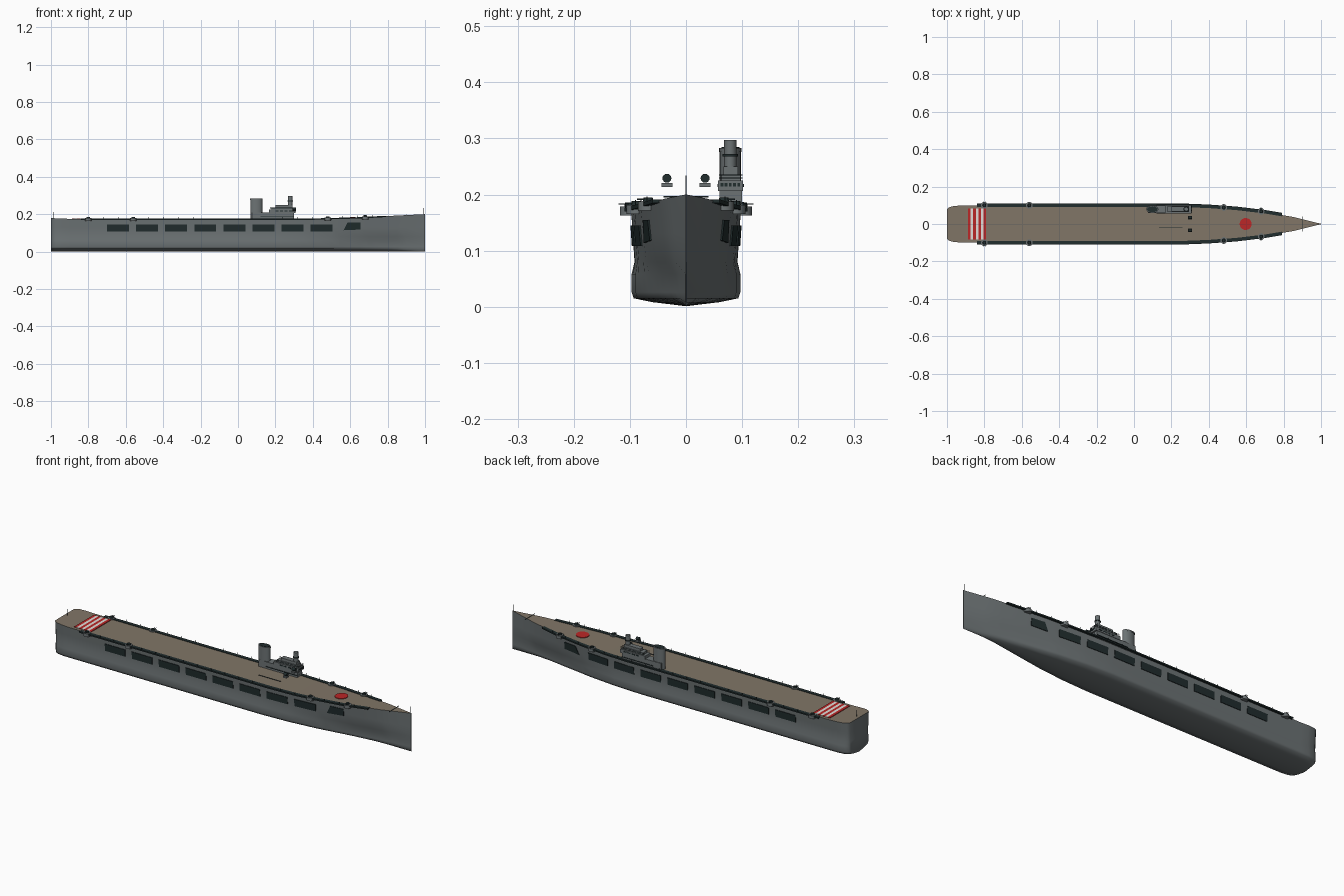
import bpy, bmesh, math
from mathutils import Matrix

cube = bpy.data.objects.get("Cube")
if cube:
    bpy.data.objects.remove(cube, do_unlink=True)


def material(name, r, g, b):
    m = bpy.data.materials.new(name)
    m.use_nodes = True
    m.diffuse_color = (r, g, b, 1)
    m.node_tree.nodes["Principled BSDF"].inputs["Base Color"].default_value = (r, g, b, 1)
    return m


GREY = material("hull_grey", .15, .17, .175)
TAN = material("deck_wood", .22, .18, .135)
DARK = material("dark_steel", .015, .026, .027)
RED = material("marking_red", .5, .02, .02)
WHITE = material("marking_white", .75, .73, .7)


def mesh_object(name, verts, faces, mat, smooth=None):
    me = bpy.data.meshes.new(name)
    me.from_pydata(verts, [], faces)
    bm = bmesh.new()
    bm.from_mesh(me)
    bmesh.ops.recalc_face_normals(bm, faces=bm.faces)
    bm.to_mesh(me)
    bm.free()
    me.materials.append(mat)
    ob = bpy.data.objects.new(name, me)
    bpy.context.collection.objects.link(ob)
    if smooth:
        bpy.ops.object.select_all(action='DESELECT')
        bpy.context.view_layer.objects.active = ob
        ob.select_set(True)
        bpy.ops.object.shade_smooth_by_angle(angle=math.radians(smooth))
    return ob


def skin(name, rings, mat, closed=True, caps=True, smooth=None):
    """Joins equal rings of points into one surface."""
    n = len(rings[0])
    verts = [p for ring in rings for p in ring]
    faces = []
    for i in range(len(rings) - 1):
        for j in range(n if closed else n - 1):
            k = (j + 1) % n
            faces.append((i * n + j, i * n + k, (i + 1) * n + k, (i + 1) * n + j))
    if caps:
        last = (len(rings) - 1) * n
        faces += [tuple(range(n)), tuple(range(last, last + n))]
    return mesh_object(name, verts, faces, mat, smooth)


def box(name, x0, x1, y0, y1, z0, z1, mat):
    rings = [[(x0, y0, z), (x1, y0, z), (x1, y1, z), (x0, y1, z)] for z in (z0, z1)]
    return skin(name, rings, mat)


def tube(name, x, y, z0, z1, rx, ry, mat, top=1, sides=20):
    rings = []
    for z, s in ((z0, 1), (z1, top)):
        rings.append([(x + rx * s * math.cos(a), y + ry * s * math.sin(a), z)
                      for a in (math.tau * i / sides for i in range(sides))])
    return skin(name, rings, mat, smooth=40)


def lerp_table(table, x):
    for (a, va), (b, vb) in zip(table, table[1:]):
        if x <= b:
            return va + (vb - va) * max(0, x - a) / (b - a)
    return table[-1][1]


# Half widths at deck and bilge, and the deck sheer
TOP = [(-1, .078), (-.99, .088), (-.975, .094), (-.94, .098), (.25, .098), (.4, .092),
       (.55, .081), (.7, .063), (.85, .038), (1, .001)]
LOW = [(-1, .074), (-.99, .085), (-.975, .092), (-.94, .097), (.2, .097), (.35, .09),
       (.5, .074), (.65, .05), (.8, .026), (.9, .012), (1, .001)]
SHEER = [(-1, .179), (-.9, .175), (.4, .175), (.65, .182), (.8, .19), (1, .2)]


def top_w(x):
    return lerp_table(TOP, x)


def deck_z(x):
    return lerp_table(SHEER, x)


def waist(x):
    return .35 * lerp_table(LOW, x) + .59 * top_w(x)


def side_y(x, z):
    return waist(x) + (top_w(x) - waist(x)) * (z - .08) / (deck_z(x) - .08)


XS = sorted({x for t in (TOP, LOW, SHEER) for x, _ in t} | {-.7, -.45, -.2, 0})

# Hull: shallow V bottom, bulged lower side, slim waist
sections = []
for x in XS:
    lo = lerp_table(LOW, x)
    half = [(.6 * lo, .008), (.96 * lo, .015), (lo, .026), (lo, .058),
            (waist(x), .08), (side_y(x, .13), .13), (top_w(x), deck_z(x))]
    sections.append([(x, -y, z) for y, z in reversed(half)] + [(x, 0, .001)]
                    + [(x, y, z) for y, z in half])
skin("hull", sections, GREY, closed=False, smooth=75)

# Flight deck
skin("flight_deck", [[(x, -top_w(x), deck_z(x)), (x, top_w(x), deck_z(x))] for x in XS],
     TAN, closed=False, caps=False)

# Painted deck markings
for i in range(7):
    x = -.888 + .014 * i
    box("landing_stripe", x, x + .014, -.082, .082, deck_z(x) - .001, .178,
        WHITE if i % 2 else RED)
disc = [[(.597 + .032 * math.cos(a), .032 * math.sin(a),
          deck_z(.597 + .032 * math.cos(a)) + h)
         for a in (math.tau * i / 32 for i in range(32))] for h in (-.001, .003)]
skin("deck_disc", disc, RED)
box("deck_wire", .135, .26, -.022, -.019, .174, .177, DARK)

GALLERY = [x for x in XS if -.84 < x < .78]
GALLERY = [-.84] + GALLERY + [.79]
WINDOWS = [(-.70 + .1555 * i, -.583 + .1555 * i) for i in range(8)]

for s, side in ((1, "left"), (-1, "right")):
    # Deck edge galleries
    rings = []
    for x in GALLERY:
        y, z = top_w(x), deck_z(x)
        rings.append([(x, s * (y - .007), z - .004), (x, s * (y - .007), z + .002),
                      (x, s * (y + .012), z + .002), (x, s * (y + .012), z - .005)])
    skin(side + "_gallery", rings, DARK)

    # Hangar openings, the foremost one slanted
    shapes = [((a, .108), (b, .108), (b, .145), (a, .145)) for a, b in WINDOWS]
    shapes.append(((.565, .114), (.655, .118), (.655, .155), (.585, .155)))
    for shape in shapes:
        rings = [[(x, s * (side_y(x, z) + d), z) for x, z in shape] for d in (-.002, .003)]
        skin(side + "_hangar_opening", rings, DARK)

    # Gun tubs with twin barrels
    for x in (-.8, -.56, .48, .68):
        y, z = s * (top_w(x) + .002), deck_z(x)
        tube(side + "_gun_tub", x, y, z - .012, z + .004, .018, .018, GREY)
        tube(side + "_gun_mount", x, y, z + .004, z + .011, .01, .01, DARK, .8, 12)
        for dx in (-.004, .004):
            box(side + "_gun_barrel", x + dx - .001, x + dx + .001,
                y, y + s * .02, z + .007, z + .009, DARK)

    # Railing posts
    for i in range(20):
        x = -.8 + .08 * i
        y, z = s * (top_w(x) + .01), deck_z(x)
        box(side + "_rail_post", x - .0008, x + .0008, y - .0008, y + .0008, z, z + .011, DARK)

    # Raised searchlights ahead of the island
    y = s * .034
    box(side + "_light_base", .29, .31, y - .01, y + .01, .213, .221, GREY)
    lamp = tube(side + "_light_drum", 0, 0, -.009, .009, .008, .008, DARK, sides=16)
    lamp.matrix_world = Matrix.Translation((.3, y, .229)) @ Matrix.Rotation(math.pi / 2, 4, 'Y')

# Island base and bridge
box("island_base", .075, .3, .06, .1, .17, .21, GREY)
box("island_bridge", .165, .308, .057, .102, .206, .225, GREY)
box("bridge_house", .18, .295, .063, .097, .225, .236, GREY)
box("upper_house", .2, .292, .067, .093, .236, .25, GREY)
tube("director_tower", .279, .079, .25, .297, .012, .011, GREY)
tube("tower_collar", .279, .079, .268, .272, .015, .014, DARK)

# Bridge windows, ledges and rails
for i in range(5):
    y = .0615 + .0075 * i
    box("front_window", .307, .31, y, y + .005, .214, .221, DARK)
for y in (.056, .101):
    for i in range(4):
        x = .2 + .024 * i
        box("side_window", x, x + .017, y, y + .002, .213, .219, DARK)
for z in (.229, .234):
    for y in (.0585, .1):
        box("bridge_rail", .17, .307, y, y + .001, z, z + .0015, DARK)
    box("bridge_front_rail", .306, .307, .0585, .101, z, z + .0015, DARK)
box("island_ledge", .12, .3, .057, .103, .184, .187, DARK)

# Funnel beside the island
tube("funnel", .098, .079, .17, .279, .032, .019, GREY)
tube("funnel_rim", .098, .079, .276, .283, .033, .02, GREY)
tube("funnel_mouth", .098, .079, .282, .2845, .028, .016, DARK)

# Flag poles and bow crossbar
for x in (.994, -.985):
    tube("flag_pole", x, 0, deck_z(x) - .002, deck_z(x) + .034, .001, .001, DARK, sides=6)
box("bow_crossbar", .899, .901, -.04, .04, .195, .197, DARK)
